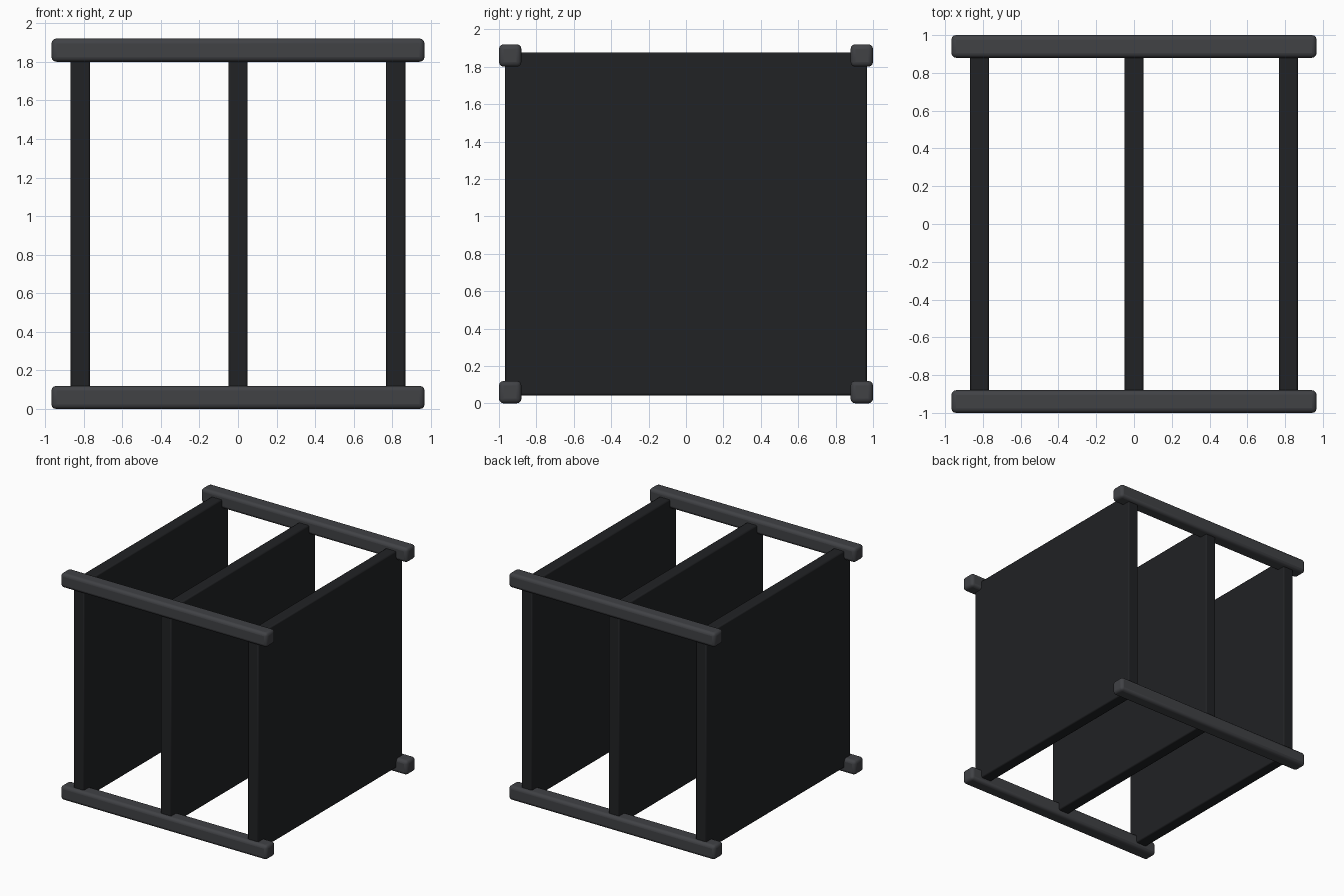
import bpy

if "Cube" in bpy.data.objects:
    bpy.data.objects.remove(bpy.data.objects["Cube"])


def material(name, color):
    m = bpy.data.materials.new(name)
    m.diffuse_color = (*color, 1)
    m.use_nodes = True
    m.node_tree.nodes["Principled BSDF"].inputs["Base Color"].default_value = m.diffuse_color
    return m


rail_mat = material("dark_grey", (0.052, 0.054, 0.060))
panel_mat = material("near_black", (0.015, 0.016, 0.018))


def box(name, center, size, bevel, segments, mat):
    bpy.ops.mesh.primitive_cube_add(size=1, location=center)
    ob = bpy.context.object
    ob.name = name
    ob.scale = size
    bpy.ops.object.transform_apply(location=False, rotation=False, scale=True)
    mod = ob.modifiers.new("rounded_edges", 'BEVEL')
    mod.width = bevel
    mod.segments = segments
    ob.data.materials.append(mat)
    bpy.ops.object.shade_smooth_by_angle()
    return ob


# Four rounded rails along the long edges
for y, side in ((-0.94, "front"), (0.94, "back")):
    for z, level in ((0.06, "bottom"), (1.86, "top")):
        box(f"{side}_{level}_rail", (0, y, z), (1.934, 0.12, 0.12), 0.025, 3, rail_mat)

# Three upright panels let into the rails
for x, place in ((-0.817, "left"), (0, "middle"), (0.817, "right")):
    box(f"{place}_panel", (x, 0, 0.96), (0.1, 1.934, 1.834), 0.01, 2, panel_mat)
